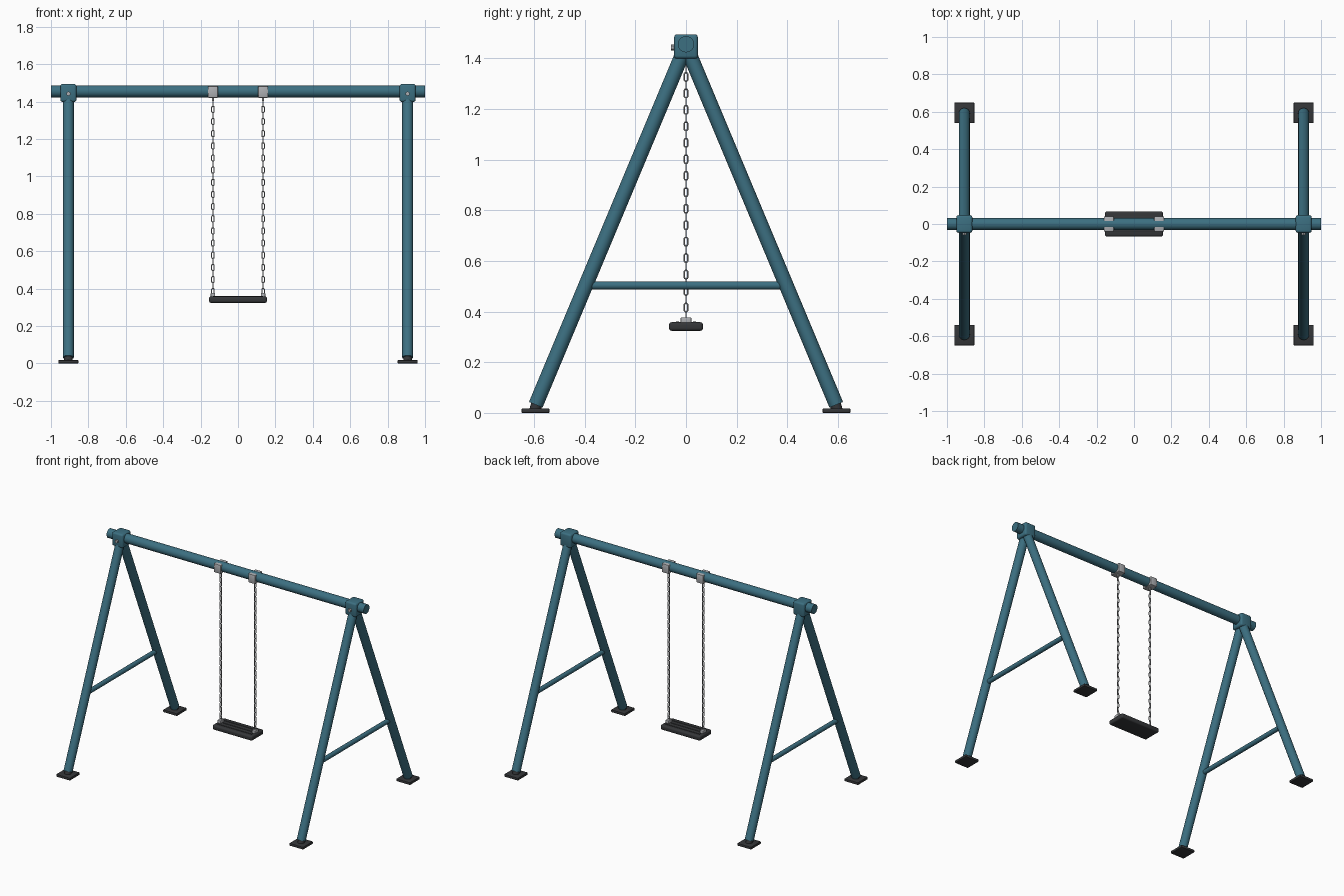
import bpy, bmesh
from math import pi, radians, cos, sin
from mathutils import Vector, Matrix

if "Cube" in bpy.data.objects:
    bpy.data.objects.remove(bpy.data.objects["Cube"])


def material(name, col):
    m = bpy.data.materials.new(name)
    m.diffuse_color = (*col, 1)
    m.use_nodes = True
    m.node_tree.nodes["Principled BSDF"].inputs["Base Color"].default_value = m.diffuse_color
    return m


TEAL = material("teal_paint", (0.045, 0.16, 0.22))
DARK = material("dark_rubber", (0.035, 0.037, 0.04))
STEEL = material("steel", (0.42, 0.43, 0.45))


def finish(name, bm, mat, smooth=True):
    me = bpy.data.meshes.new(name)
    bm.to_mesh(me)
    bm.free()
    ob = bpy.data.objects.new(name, me)
    bpy.context.collection.objects.link(ob)
    me.materials.append(mat)
    if smooth:
        bpy.ops.object.select_all(action='DESELECT')
        ob.select_set(True)
        bpy.context.view_layer.objects.active = ob
        bpy.ops.object.shade_smooth_by_angle(angle=radians(35))
    return ob


def tube(name, a, b, r, mat, sides=32):
    a, b = Vector(a), Vector(b)
    d = b - a
    bm = bmesh.new()
    rot = Vector((0, 0, 1)).rotation_difference(d).to_matrix().to_4x4()
    bmesh.ops.create_cone(bm, cap_ends=True, segments=sides, radius1=r, radius2=r,
                          depth=d.length, matrix=Matrix.Translation((a + b) / 2) @ rot)
    return finish(name, bm, mat)


def box(name, centre, size, mat, bevel, segs=3):
    bm = bmesh.new()
    bmesh.ops.create_cube(bm, size=1, matrix=Matrix.Translation(centre) @ Matrix.Diagonal((*size, 1)))
    bmesh.ops.bevel(bm, geom=bm.edges[:], offset=bevel, segments=segs,
                    affect='EDGES', profile=0.5)
    return finish(name, bm, mat)


def chain(name, x, z_top, count, pitch, wire=0.003, half_w=0.0068, half_h=0.0168):
    # oval links, every other one turned a quarter
    bm = bmesh.new()
    n, m = 16, 6
    for i in range(count):
        side = Vector((0, 1, 0)) if i % 2 == 0 else Vector((1, 0, 0))
        up = Vector((0, 0, 1))
        across = side.cross(up)
        c = Vector((x, 0, z_top - i * pitch))
        rings = []
        for j in range(n):
            t = 2 * pi * (j + 0.5) / n
            out = side * cos(t) + up * sin(t)
            straight = half_h - half_w
            p = c + out * half_w + up * (straight if sin(t) > 0 else -straight)
            rings.append([bm.verts.new(p + out * wire * cos(2 * pi * k / m)
                                       + across * wire * sin(2 * pi * k / m)) for k in range(m)])
        for j in range(n):
            r0, r1 = rings[j], rings[(j + 1) % n]
            for k in range(m):
                bm.faces.new((r0[k], r1[k], r1[(k + 1) % m], r0[(k + 1) % m]))
    bmesh.ops.recalc_face_normals(bm, faces=bm.faces)
    return finish(name, bm, STEEL)


BEAM_Z = 1.455
LEG_X = 0.907

# top beam
tube("top_beam", (-1, 0, BEAM_Z), (1, 0, BEAM_Z), 0.032, TEAL, 40)

# A-frames at both ends
for sx, end in ((-1, "left"), (1, "right")):
    x = sx * LEG_X
    box(f"{end}_joint_block", (x, 0, 1.446), (0.086, 0.094, 0.096), TEAL, 0.012)
    tube(f"{end}_joint_bolt", (x, -0.04, 1.442), (x, -0.059, 1.442), 0.012, STEEL, 6)
    tube(f"{end}_cross_brace", (x, -0.395, 0.503), (x, 0.395, 0.503), 0.016, TEAL, 24)
    for sy, face in ((-1, "front"), (1, "back")):
        tube(f"{end}_{face}_leg", (x, 0, 1.45), (x, sy * 0.593, 0.032), 0.029, TEAL)
        tube(f"{end}_{face}_leg_plug", (x, sy * 0.585, 0.05), (x, sy * 0.596, 0.012), 0.022, DARK)
        box(f"{end}_{face}_foot", (x, sy * 0.594, 0.009), (0.108, 0.11, 0.018), DARK, 0.004, 2)

# hangers, chains and seat clips
for sx, end in ((-1, "left"), (1, "right")):
    x = sx * 0.134
    box(f"{end}_hanger", (x, 0, 1.451), (0.054, 0.082, 0.062), STEEL, 0.005, 2)
    chain(f"{end}_chain", x, 1.391, 32, 0.0325)
    tube(f"{end}_chain_eye", (x, 0, 1.43), (x, 0, 1.402), 0.006, STEEL, 12)
    box(f"{end}_seat_clip", (x, 0, 0.364), (0.024, 0.042, 0.026), STEEL, 0.003, 2)

# seat with raised grip ribs
box("seat", (0, 0, 0.341), (0.31, 0.134, 0.034), DARK, 0.011, 4)
for i, y in enumerate((-0.034, 0, 0.034)):
    box(f"seat_rib_{i + 1}", (0, y, 0.357), (0.27 if y else 0.23, 0.012, 0.008), DARK, 0.002, 2)
